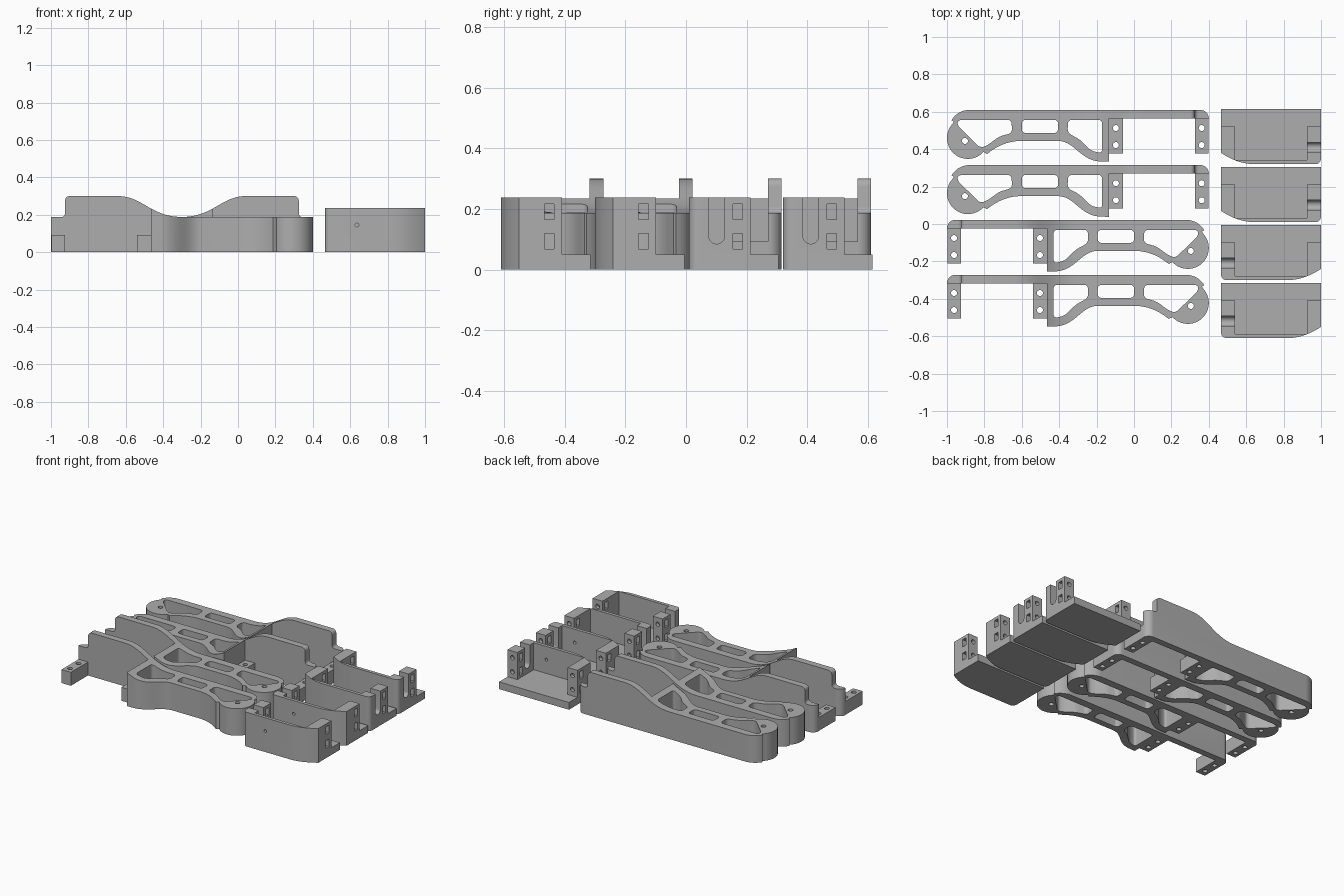
import bpy, bmesh, math
from mathutils import Matrix

if "Cube" in bpy.data.objects:
    bpy.data.objects.remove(bpy.data.objects["Cube"])

grey = bpy.data.materials.new("plain grey")
grey.diffuse_color = (0.42, 0.42, 0.42, 1)
grey.use_nodes = True
grey.node_tree.nodes["Principled BSDF"].inputs["Base Color"].default_value = grey.diffuse_color


def arc(cx, cy, r, a0, a1, n=10):
    return [(cx + r * math.cos(math.radians(a0 + (a1 - a0) * i / n)),
             cy + r * math.sin(math.radians(a0 + (a1 - a0) * i / n))) for i in range(n + 1)]


def circle(cx, cy, r, n=20):
    return arc(cx, cy, r, 0, 360, n)[:-1]


def bez(p, a, b, q, n=14):
    out = []
    for i in range(n + 1):
        t = i / n
        s = 1 - t
        out.append(tuple(s**3 * p[k] + 3*s*s*t * a[k] + 3*s*t*t * b[k] + t**3 * q[k] for k in (0, 1)))
    return out


def rounded(pts, r):
    """Polygon with every corner softened."""
    out = []
    for i, p in enumerate(pts):
        ends = []
        for q in (pts[i - 1], pts[(i + 1) % len(pts)]):
            d = math.dist(p, q)
            k = min(r, d * 0.45) / d
            ends.append((p[0] + (q[0] - p[0]) * k, p[1] + (q[1] - p[1]) * k))
        mids = [tuple(e[k] * 0.45 + p[k] * 0.55 for k in (0, 1)) for e in ends]
        out += bez(ends[0], mids[0], mids[1], ends[1], 5)
    return out


def rect(u0, u1, v0, v1):
    return [(u0, v0), (u1, v0), (u1, v1), (u0, v1)]


def prism(loops, lo, hi, axis="z"):
    """Extrude nested 2D loops (inner loops are holes) along an axis."""
    cu = bpy.data.curves.new("outline", "CURVE")
    cu.dimensions = "2D"
    cu.fill_mode = "BOTH"
    cu.extrude = (hi - lo) / 2
    for pts in loops:
        sp = cu.splines.new("POLY")
        sp.points.add(len(pts) - 1)
        for p, c in zip(sp.points, pts):
            p.co = (c[0], c[1], 0, 1)
        sp.use_cyclic_u = True
    ob = bpy.data.objects.new("outline", cu)
    bpy.context.collection.objects.link(ob)
    dg = bpy.context.evaluated_depsgraph_get()
    me = bpy.data.meshes.new_from_object(ob.evaluated_get(dg))
    bpy.data.objects.remove(ob)
    bm = bmesh.new()
    bm.from_mesh(me)
    mid = (lo + hi) / 2
    for v in bm.verts:
        u, w, h = v.co.x, v.co.y, v.co.z + mid
        v.co = {"z": (u, w, h), "y": (u, h, w), "x": (h, u, w)}[axis]
    bmesh.ops.remove_doubles(bm, verts=bm.verts, dist=1e-5)
    bmesh.ops.recalc_face_normals(bm, faces=bm.faces)
    bm.to_mesh(me)
    bm.free()
    return me


def boolean(me, cutter, op="DIFFERENCE"):
    a = bpy.data.objects.new("work", me)
    b = bpy.data.objects.new("cutter", cutter)
    for o in (a, b):
        bpy.context.collection.objects.link(o)
    m = a.modifiers.new("cut", "BOOLEAN")
    m.operation, m.object, m.solver = op, b, "EXACT"
    dg = bpy.context.evaluated_depsgraph_get()
    out = bpy.data.meshes.new_from_object(a.evaluated_get(dg))
    for o in (a, b):
        bpy.data.objects.remove(o)
    return out


def place(me, name, dy, mirror_x=None):
    """Copy a part, shifted in y and optionally mirrored about x = mirror_x."""
    me = me.copy()
    me.transform(Matrix.Translation((0, dy, 0)))
    if mirror_x is not None:
        me.transform(Matrix.Translation((2 * mirror_x, 0, 0)) @ Matrix.Scale(-1, 4, (1, 0, 0)))
        me.flip_normals()
    me.materials.clear()
    me.materials.append(grey)
    ob = bpy.data.objects.new(name, me)
    bpy.context.collection.objects.link(ob)
    bpy.ops.object.select_all(action="DESELECT")
    ob.select_set(True)
    bpy.context.view_layer.objects.active = ob
    bpy.ops.object.shade_smooth_by_angle(angle=math.radians(30))


# Side frame: long plate with an arched truss and a round end lug
outline = (arc(0.355, 0.565, 0.045, 0, 90)
           + arc(-0.88, 0.50, 0.11, 90, 150)
           + [(-0.963, 0.547)]
           + arc(-0.888, 0.46, 0.112, 137, 318, 28)
           + bez((-0.786, 0.374), (-0.73, 0.42), (-0.67, 0.444), (-0.604, 0.444))
           + bez((-0.406, 0.444), (-0.32, 0.444), (-0.29, 0.345), (-0.19, 0.335))
           + [(-0.134, 0.333), (-0.134, 0.565)])
holes = [
    rounded([(-0.94, 0.557), (-0.655, 0.557), (-0.652, 0.487), (-0.72, 0.468),
             (-0.785, 0.42), (-0.822, 0.407), (-0.945, 0.528)], 0.02),
    rounded(rect(-0.60, -0.406, 0.487, 0.557), 0.02),
    rounded([(-0.353, 0.557), (-0.17, 0.557), (-0.17, 0.378), (-0.23, 0.392),
             (-0.29, 0.452), (-0.355, 0.487)], 0.02),
    circle(-0.904, 0.444, 0.016)]
frame = prism([outline] + holes, 0, 0.35)

# Height contour of the frame: low truss, raised sweep, stepped end
contour = ([(-1.1, -0.05), (0.5, -0.05), (0.5, 0.187)]
           + arc(0.345, 0.207, 0.02, 270, 180, 6)
           + arc(0.30, 0.275, 0.025, 0, 90, 6)
           + bez((0.044, 0.30), (-0.09, 0.30), (-0.13, 0.19), (-0.30, 0.188), 20)
           + [(-1.1, 0.187)])
frame = boolean(frame, prism([contour], 0.2, 0.7, "y"), "INTERSECT")


def tab(x0, x1):
    xm = (x0 + x1) / 2
    return prism([rect(x0, x1, 0.378, 0.566), circle(xm, 0.513, 0.016),
                  circle(xm, 0.422, 0.016)], 0, 0.093)


inner_tab, end_tab = tab(-0.134, -0.06), tab(0.326, 0.398)

for i, (dy, mx) in enumerate([(0, None), (-0.295, None), (-0.588, -0.3), (-0.882, -0.3)], 1):
    place(frame, f"side_frame_{i}", dy, mx)
    place(inner_tab, f"inner_screw_tab_{i}", dy, mx)
    place(end_tab, f"end_screw_tab_{i}", dy, mx)

# End cover: floor, curved front wall and two side towers
front_edge = (bez((0.465, 0.38), (0.515, 0.348), (0.57, 0.322), (0.64, 0.32))
              + arc(0.97, 0.35, 0.03, 270, 360, 6))
floor = prism([front_edge + [(1.0, 0.615), (0.465, 0.615)]], 0, 0.05)
wall = prism([front_edge + [(1.0, 0.522), (0.925, 0.522), (0.925, 0.343), (0.54, 0.343),
                            (0.54, 0.522), (0.465, 0.522)]], 0.05, 0.237)

# Nut windows through the towers, cable slot, and screw holes
for z in (0.068, 0.165):
    wall = boolean(wall, prism([rect(0.464, 0.496, z, z + 0.052)], 0.4, 1.1, "x"))
slot = [(0.437, 0.3), (0.385, 0.3)] + arc(0.411, 0.111, 0.026, 180, 360, 14)
wall = boolean(wall, prism([slot], 0.9, 1.1, "x"))
for x in (0.503, 0.963):
    for z in (0.094, 0.191):
        wall = boolean(wall, prism([circle(x, z, 0.015)], 0.48, 0.6, "y"))
wall = boolean(wall, prism([circle(0.829, 0.145, 0.01)], 0.2, 0.45, "y"))

for i, (dy, mx) in enumerate([(0, None), (-0.31, None), (-0.62, 0.7325), (-0.93, 0.7325)], 1):
    place(floor, f"cover_floor_{i}", dy, mx)
    place(wall, f"cover_wall_{i}", dy, mx)
